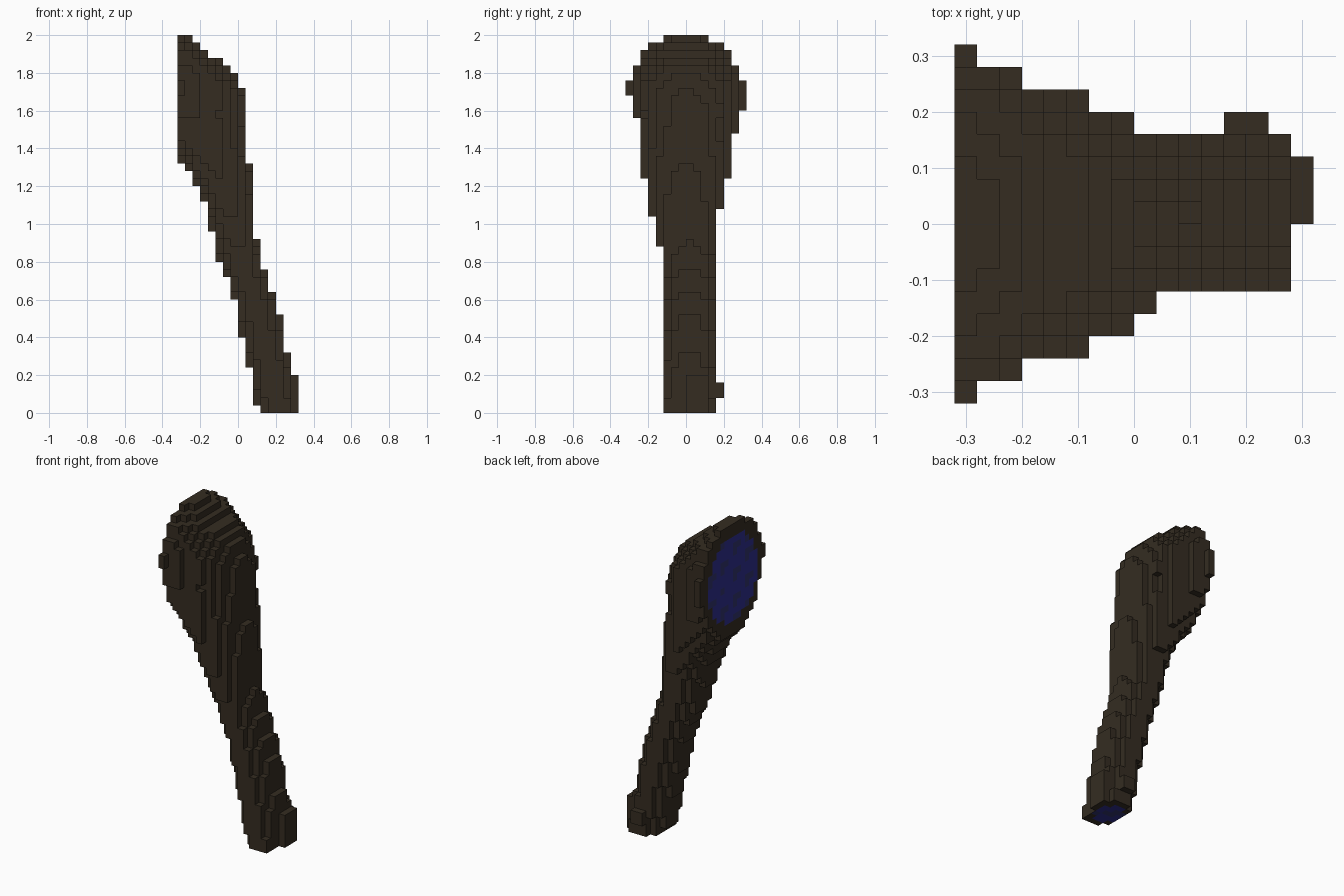
import bpy, bmesh, math

cube = bpy.data.objects.get("Cube")
if cube:
    bpy.data.objects.remove(cube, do_unlink=True)

V = 0.04                    # block size
NX, NY, NZ = 16, 16, 50     # grid size


def material(name, rgb):
    m = bpy.data.materials.new(name)
    m.use_nodes = True
    m.diffuse_color = (*rgb, 1)
    bsdf = next(n for n in m.node_tree.nodes if n.type == 'BSDF_PRINCIPLED')
    bsdf.inputs["Base Color"].default_value = (*rgb, 1)
    bsdf.inputs["Roughness"].default_value = 0.9
    return m


mats = [material("dark_brown", (0.035, 0.0255, 0.0155)),
        material("core_blue", (0.027, 0.027, 0.27)),
        material("core_dark_blue", (0.03, 0.033, 0.15))]

# Outline profiles: (height, value), joined by straight lines
X_MIN = [(0, .11), (.04, .10), (.24, .06), (.40, .02), (.60, -.02), (.72, -.06),
         (.80, -.10), (.96, -.14), (1.12, -.18), (1.20, -.22), (1.28, -.26),
         (1.32, -.30), (1.68, -.66)]
X_MAX = [(0, .295), (.20, .29), (.32, .26), (.52, .22), (.64, .18), (.76, .14),
         (.88, .10), (1.28, .06), (1.68, .02), (1.80, -.02), (1.84, -.06),
         (1.88, -.11), (1.92, -.18), (1.96, -.22), (2, -.26)]
Y_MIN = [(0, -.115), (.80, -.118), (.88, -.14), (1.04, -.18), (1.24, -.22),
         (1.60, -.26), (1.68, -.30), (1.72, -.315), (1.76, -.30), (1.84, -.26),
         (1.92, -.22), (1.96, -.18), (2, -.10)]
Y_MAX = [(0, .15), (1.0, .155), (1.08, .18), (1.24, .22), (1.52, .26), (1.60, .30),
         (1.66, .315), (1.72, .30), (1.84, .26), (1.92, .22), (1.96, .18), (2, .10)]
# Widest half depth allowed up to each x
DEPTH = [(-.28, .32), (-.20, .28), (-.08, .24), (.04, .20), (.32, .16)]


def lerp(profile, z):
    for (z0, a), (z1, b) in zip(profile, profile[1:]):
        if z < z1:
            return a + (b - a) * (z - z0) / (z1 - z0)
    return profile[-1][1]


def centre(i, j, k):
    return (i + .5 - NX / 2) * V, (j + .5 - NY / 2) * V, (k + .5) * V


def inside(x, y, z):
    """Elliptical cross-section at each height, cut off flat at the grid side."""
    x0, x1 = lerp(X_MIN, z), lerp(X_MAX, z)
    y0, y1 = lerp(Y_MIN, z), lerp(Y_MAX, z)
    if z > 1.66:
        x0 = -.64 - x1
    if abs(y) > next(d for limit, d in DEPTH if x < limit):
        return False
    u = (x - (x0 + x1) / 2) / ((x1 - x0) / 2)
    v = (y - (y0 + y1) / 2) / ((y1 - y0) / 2)
    return u * u + v * v <= 1.05


# Main body blocks
cells = {(i, j, k) for i in range(NX) for j in range(NY) for k in range(NZ)
         if inside(*centre(i, j, k))}


def add_box(x0, x1, y0, y1, z0, z1):
    for i in range(NX):
        for j in range(NY):
            for k in range(NZ):
                x, y, z = centre(i, j, k)
                if x0 < x < x1 and y0 < y < y1 and z0 < z < z1:
                    cells.add((i, j, k))


# Flared foot and its small nubs
add_box(.16, .28, -.12, .16, 0, .08)
add_box(.24, .32, 0, .12, 0, .20)
add_box(.16, .24, .12, .20, .08, .16)


def face_material(cell, axis, sign):
    """Blue core on the two cut ends, brown everywhere else."""
    i, j, k = cell
    x, y, z = centre(*cell)
    if axis == 0 and sign < 0 and i == 0:
        core = (y / .24) ** 2 + ((z - 1.67) / .265) ** 2 < 1 and all(
            (i, j + a, k + b) in cells for a, b in ((1, 0), (-1, 0), (0, 1), (0, -1)))
    else:
        core = (axis == 2 and sign < 0 and k == 0
                and ((x - .2) / .075) ** 2 + ((y - .02) / .095) ** 2 < 1)
    if not core:
        return 0
    return 2 if math.sin(2.1 * j + 1.3 * i) + math.sin(1.7 * k + .9 * j) > .75 else 1


# Build only the exposed block faces
bm = bmesh.new()
verts = {}


def vert(p):
    if p not in verts:
        verts[p] = bm.verts.new(((p[0] - NX / 2) * V, (p[1] - NY / 2) * V, p[2] * V))
    return verts[p]


for cell in sorted(cells):
    for axis in range(3):
        for sign in (-1, 1):
            near = list(cell)
            near[axis] += sign
            if tuple(near) in cells:
                continue
            a, b = (axis + 1) % 3, (axis + 2) % 3
            corners = []
            for da, db in ((0, 0), (1, 0), (1, 1), (0, 1)):
                p = list(cell)
                p[axis] += sign > 0
                p[a] += da
                p[b] += db
                corners.append(vert(tuple(p)))
            if sign < 0:
                corners.reverse()
            f = bm.faces.new(corners)
            f.material_index = face_material(cell, axis, sign)

# Merge coplanar blocks into larger flat faces
bmesh.ops.dissolve_limit(bm, angle_limit=.01, verts=bm.verts[:], edges=bm.edges[:],
                         delimit={'MATERIAL'})
mesh = bpy.data.meshes.new("block_limb")
bm.to_mesh(mesh)
bm.free()
for m in mats:
    mesh.materials.append(m)
limb = bpy.data.objects.new("block_limb", mesh)
bpy.context.collection.objects.link(limb)
